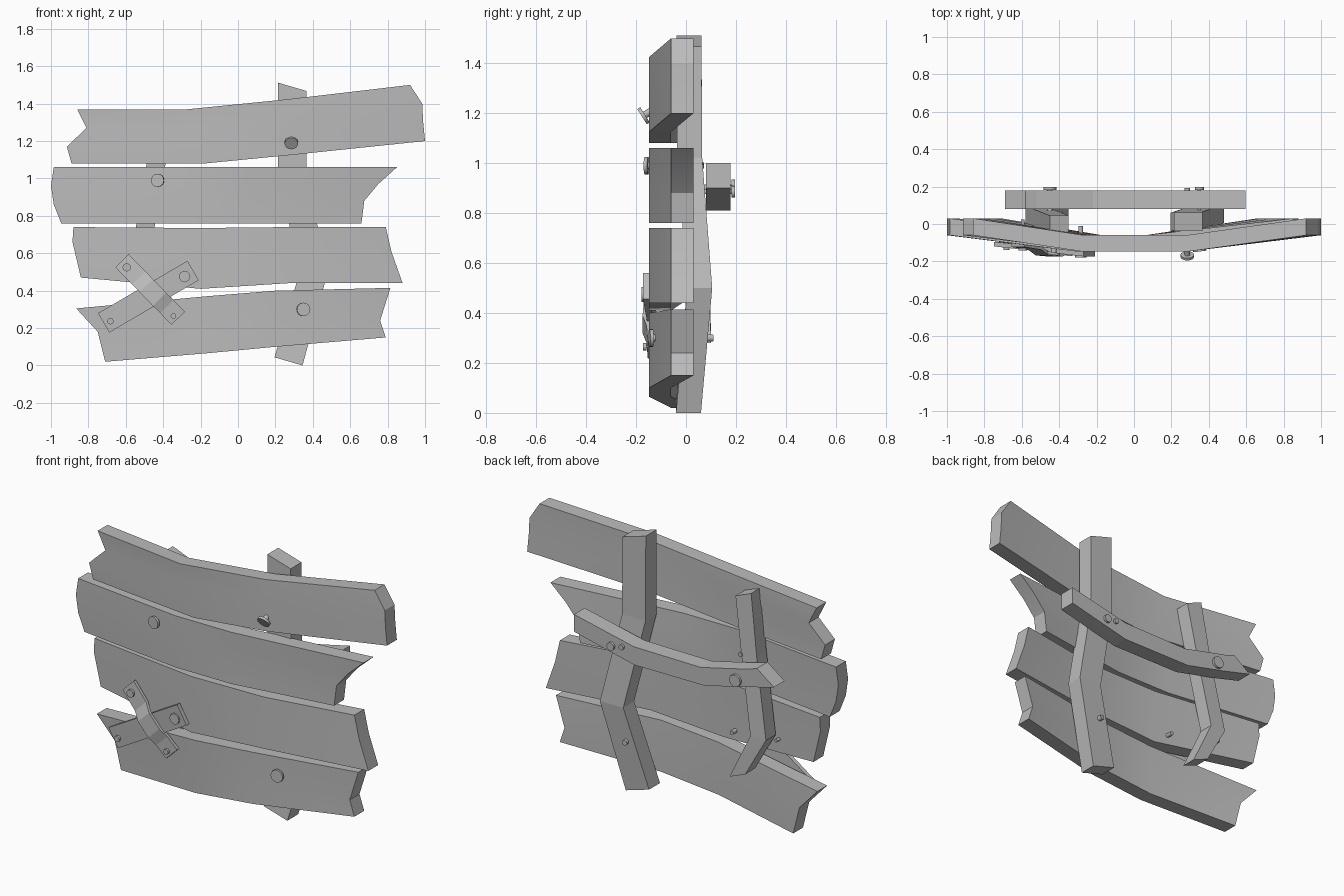
import bpy, bmesh
from mathutils import Vector

cube = bpy.data.objects.get("Cube")
if cube:
    bpy.data.objects.remove(cube, do_unlink=True)

GREY = (0.5, 0.5, 0.5, 1)
grey = bpy.data.materials.new("plain_grey")
grey.use_nodes = True
grey.diffuse_color = GREY
grey.node_tree.nodes["Principled BSDF"].inputs["Base Color"].default_value = GREY


def finish(name, bm, smooth=True):
    """Turn a bmesh into a shaded, coloured object."""
    bmesh.ops.recalc_face_normals(bm, faces=bm.faces)
    mesh = bpy.data.meshes.new(name)
    bm.to_mesh(mesh)
    bm.free()
    mesh.materials.append(grey)
    obj = bpy.data.objects.new(name, mesh)
    bpy.context.collection.objects.link(obj)
    if smooth:
        bpy.ops.object.select_all(action="DESELECT")
        obj.select_set(True)
        bpy.context.view_layer.objects.active = obj
        bpy.ops.object.shade_smooth_by_angle()
    return obj


def loft(name, rings, smooth=True):
    """Skin closed rings; each ring is a front row followed by the back row reversed."""
    bm = bmesh.new()
    loops = [[bm.verts.new(p) for p in ring] for ring in rings]
    n = len(loops[0])
    for a, b in zip(loops, loops[1:]):
        for i in range(n):
            j = (i + 1) % n
            bm.faces.new((a[i], a[j], b[j], b[i]))
    for ring in (loops[0], loops[-1]):
        for i in range(n // 2 - 1):
            bm.faces.new((ring[i], ring[i + 1], ring[n - 2 - i], ring[n - 1 - i]))
    return finish(name, bm, smooth)


def slab(points, front, back):
    """Ring with the same x, z points on a front and a back plane."""
    return ([Vector((x, front, z)) for x, z in points]
            + [Vector((x, back, z)) for x, z in reversed(points)])


def plank(name, left, top, bottom, right):
    """Bowed board: jagged ends set back, middle pushed forward."""
    rings = [slab(left, -0.06, 0.03)]
    for (xt, zt), (xb, zb) in zip(top, bottom):
        n = len(left) - 1
        column = [(xt + (xb - xt) * i / n, zt + (zb - zt) * i / n) for i in range(n + 1)]
        rings.append(slab(column, -0.148, -0.06))
    rings.append(slab(right, -0.06, 0.03))
    loft(name, rings)


# Four broken boards, ends listed from top to bottom
plank("top_board",
      [(-0.86, 1.37), (-0.81, 1.27), (-0.915, 1.17), (-0.89, 1.08)],
      [(-0.27, 1.37), (0.28, 1.425)], [(-0.18, 1.08), (0.28, 1.125)],
      [(0.92, 1.5), (0.985, 1.4), (0.99, 1.3), (1, 1.2)])
plank("upper_middle_board",
      [(-0.985, 1.06), (-1, 0.96), (-0.985, 0.86), (-0.945, 0.76)],
      [(-0.3, 1.06), (0.06, 1.06)], [(-0.3, 0.76), (0.06, 0.76)],
      [(0.85, 1.06), (0.75, 0.97), (0.675, 0.88), (0.66, 0.76)])
plank("lower_middle_board",
      [(-0.88, 0.74), (-0.885, 0.66), (-0.84, 0.47)],
      [(-0.2, 0.735), (0.27, 0.74)], [(-0.2, 0.41), (0.27, 0.44)],
      [(0.79, 0.74), (0.82, 0.61), (0.88, 0.44)])
plank("bottom_board",
      [(-0.865, 0.305), (-0.75, 0.18), (-0.71, 0.02)],
      [(-0.17, 0.37), (0.2, 0.4)], [(-0.17, 0.065), (0.2, 0.1)],
      [(0.815, 0.415), (0.76, 0.24), (0.79, 0.15)])


def post(name, path, width, depth, slant):
    """Crooked upright: level sections along a path, slanted at both ends."""
    rings = []
    for k, (x, y, z) in enumerate(path):
        tilt = slant if k in (0, len(path) - 1) else 0
        w, d = width / 2, depth / 2
        rings.append([Vector((x - w, y - d, z + tilt)), Vector((x + w, y - d, z - tilt)),
                      Vector((x + w, y + d, z - tilt)), Vector((x - w, y + d, z + tilt))])
    loft(name, rings, smooth=False)


# Uprights behind the boards
post("left_post", [(0.29, 0.012, 1.49), (0.29, 0.015, 1.02),
                   (0.405, 0.055, 0.5), (0.27, 0.01, 0.022)], 0.15, 0.1, 0.022)
post("right_post", [(-0.4, 0, 1.33), (-0.45, 0.02, 1),
                    (-0.53, 0.05, 0.55), (-0.4, 0.055, 0.3)], 0.1, 0.09, 0.02)

# Bent rail across the back
rail = [((-0.58, 1), (-0.69, 0.92)), ((-0.52, 0.98), (-0.5, 0.87)),
        ((-0.22, 0.91), (-0.24, 0.81)), ((0.21, 0.915), (0.21, 0.81)),
        ((0.595, 1), (0.595, 0.9))]
loft("back_rail", [slab(pair, 0.08, 0.178) for pair in rail], smooth=False)


def strap(name, path, width, thick):
    """Thin flat patch following a path across the front."""
    pts = [Vector(p) for p in path]
    along = pts[-1] - pts[0]
    side = along.cross(Vector((0, 1, 0))).normalized() * width / 2
    out = Vector((0, -thick, 0))
    loft(name, [[p + side + out, p - side + out, p - side, p + side] for p in pts],
         smooth=False)


# Crossed patches over the joint of the lower boards
strap("under_patch", [(-0.718, -0.095, 0.228), (-0.24, -0.148, 0.508)], 0.12, 0.025)
strap("over_patch", [(-0.62, -0.105, 0.56), (-0.53, -0.12, 0.468),
                     (-0.49, -0.15, 0.427), (-0.42, -0.156, 0.354),
                     (-0.38, -0.14, 0.315), (-0.32, -0.135, 0.252)], 0.1, 0.018)


def bolt(name, head, direction, radius, length):
    """Round head with a shank running back into the wood."""
    bm = bmesh.new()
    axis = Vector(direction).normalized()
    turn = axis.to_track_quat("Z", "Y").to_matrix().to_4x4()
    for r, depth, offset in ((radius, 0.014, 0), (radius * 0.4, length, -length / 2)):
        made = bmesh.ops.create_cone(bm, cap_ends=True, segments=16, radius1=r,
                                     radius2=r, depth=depth)["verts"]
        bmesh.ops.translate(bm, verts=made, vec=(0, 0, offset))
    bmesh.ops.transform(bm, matrix=turn, verts=bm.verts)
    bmesh.ops.translate(bm, verts=bm.verts, vec=head)
    finish(name, bm)


FRONT, BACK = (0, -1, 0), (0, 1, 0)
bolt("loose_board_bolt", (0.285, -0.17, 1.19), (0, -0.85, -0.53), 0.036, 0.1)
bolt("right_board_bolt", (-0.43, -0.158, 0.99), (-0.15, -1, 0), 0.035, 0.23)
bolt("low_board_bolt", (0.35, -0.14, 0.3), (0.12, -1, 0), 0.036, 0.25)
bolt("under_patch_outer_nail", (-0.682, -0.133, 0.237), FRONT, 0.017, 0.1)
bolt("under_patch_inner_nail", (-0.285, -0.172, 0.475), FRONT, 0.03, 0.16)
bolt("over_patch_upper_nail", (-0.595, -0.135, 0.525), FRONT, 0.022, 0.16)
bolt("over_patch_lower_nail", (-0.345, -0.165, 0.265), FRONT, 0.015, 0.1)
bolt("rail_bolt_right", (-0.45, 0.19, 0.9), BACK, 0.035, 0.12)
bolt("rail_bolt_left", (0.35, 0.19, 0.885), BACK, 0.023, 0.12)
bolt("rail_nail_left", (0.285, 0.185, 0.895), BACK, 0.015, 0.1)
